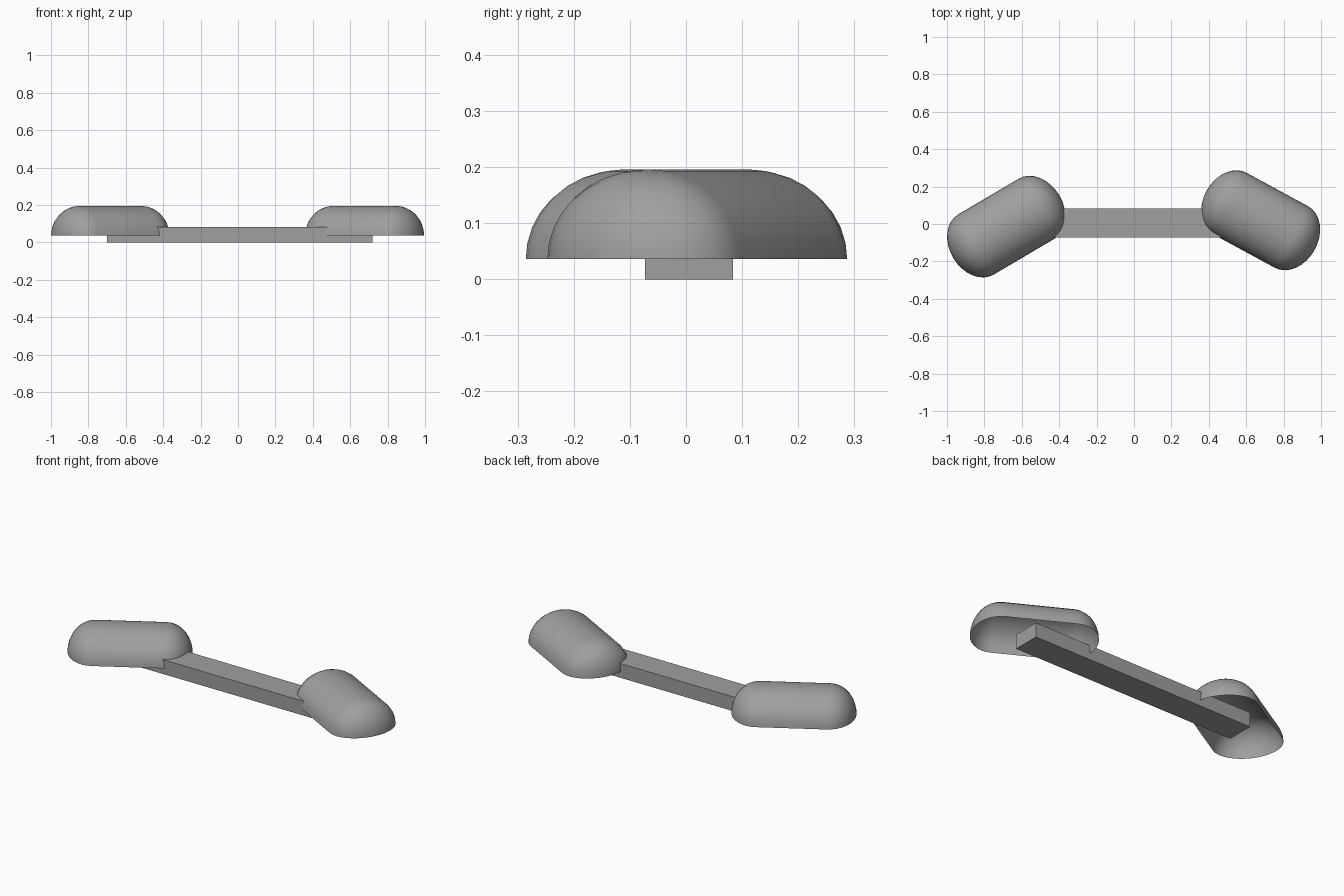
import bpy, bmesh
from math import sin, cos, pi, radians
from mathutils import Matrix, Vector

if "Cube" in bpy.data.objects:
    bpy.data.objects.remove(bpy.data.objects["Cube"], do_unlink=True)

grey = bpy.data.materials.new("plain grey")
grey.use_nodes = True
colour = (0.35, 0.35, 0.35, 1)
grey.diffuse_color = colour
grey.node_tree.nodes["Principled BSDF"].inputs["Base Color"].default_value = colour


def finish(bm, name):
    mesh = bpy.data.meshes.new(name)
    bm.to_mesh(mesh)
    bm.free()
    mesh.materials.append(grey)
    obj = bpy.data.objects.new(name, mesh)
    bpy.context.collection.objects.link(obj)
    return obj


# Open-bottomed half capsule: a rounded profile spun half a turn about its long axis
def pod(name, x, y, angle):
    half_len, cap, width, height, steps = 0.1875, 0.142, 0.187, 0.16, 8
    arc = [i * pi / 2 / steps for i in range(steps + 1)]
    profile = [(half_len + cap * cos(a), sin(a)) for a in arc]
    profile += [(-px, r) for px, r in reversed(profile)]
    bm = bmesh.new()
    verts = [bm.verts.new((px, r, 0)) for px, r in profile]
    edges = [bm.edges.new(pair) for pair in zip(verts, verts[1:])]
    bmesh.ops.spin(bm, geom=verts + edges, cent=(0, 0, 0), axis=(1, 0, 0),
                   angle=pi, steps=2 * steps)
    bmesh.ops.remove_doubles(bm, verts=bm.verts, dist=0.0005)
    bmesh.ops.scale(bm, vec=(1, width, height), verts=bm.verts)
    bmesh.ops.recalc_face_normals(bm, faces=bm.faces)
    if sum(f.normal.z for f in bm.faces) < 0:
        bmesh.ops.reverse_faces(bm, faces=bm.faces)
    for f in bm.faces:
        f.smooth = True
    obj = finish(bm, name)
    obj.location = (x, y, 0.036)
    obj.rotation_euler.z = radians(angle)


pod("right_pod", -0.683, -0.014, 30.5)
pod("left_pod", 0.677, 0.02, -28.5)

# Straight bar running under both pods
bm = bmesh.new()
bmesh.ops.create_cube(bm, size=1, matrix=Matrix.Translation((0.01, 0.005, 0.0415))
                      @ Matrix.Diagonal(Vector((1.42, 0.157, 0.083, 1))))
finish(bm, "connecting_bar")
